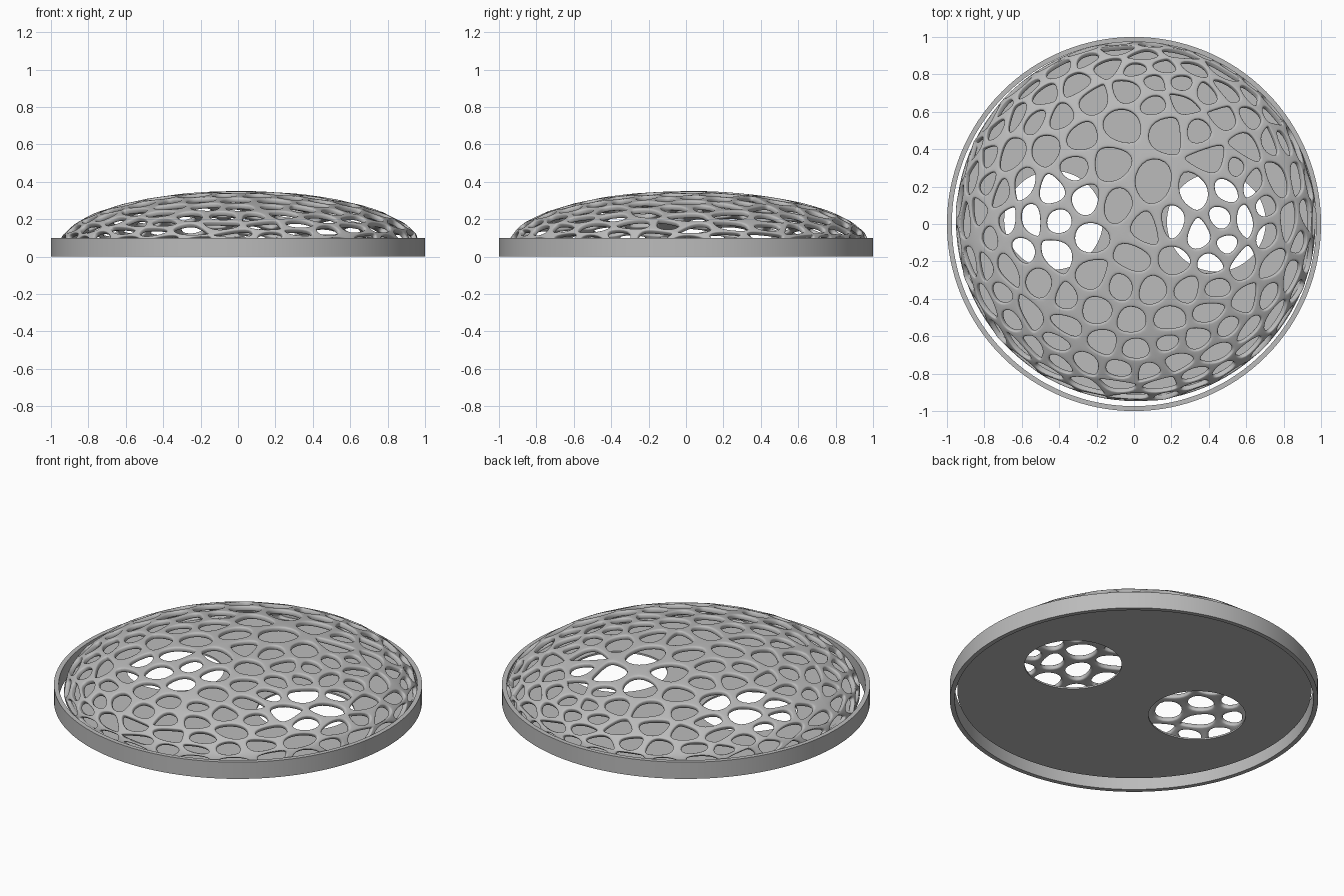
import bpy, bmesh, math, random
from mathutils import Vector

if "Cube" in bpy.data.objects:
    bpy.data.objects.remove(bpy.data.objects["Cube"])

random.seed(4)
CX, CY, R, BASE_Z, H = 0.01, 0.015, 0.968, 0.058, 0.294

grey = bpy.data.materials.new("plain_grey")
grey.diffuse_color = (0.5, 0.5, 0.5, 1)
grey.use_nodes = True
grey.node_tree.nodes["Principled BSDF"].inputs["Base Color"].default_value = grey.diffuse_color


def add_mesh(name, bm):
    mesh = bpy.data.meshes.new(name)
    bm.to_mesh(mesh)
    bm.free()
    ob = bpy.data.objects.new(name, mesh)
    bpy.context.collection.objects.link(ob)
    mesh.materials.append(grey)
    return ob


# Outer ring: rectangular section swept round z
def build_ring(r_out, r_in, height, n=128):
    bm = bmesh.new()
    section = [(r_out, 0), (r_out, height), (r_in, height), (r_in, 0)]
    loops = []
    for i in range(n):
        a = 2 * math.pi * i / n
        loops.append([bm.verts.new((r * math.cos(a), r * math.sin(a), z)) for r, z in section])
    for i in range(n):
        p, q = loops[i], loops[(i + 1) % n]
        for k in range(4):
            m = (k + 1) % 4
            f = bm.faces.new((p[k], q[k], q[m], p[m]))
            f.smooth = k % 2 == 0
            for e in f.edges:
                if e.verts[0] in p and e.verts[1] in p or e.verts[0] in q and e.verts[1] in q:
                    continue
                e.smooth = False
    return add_mesh("outer_ring", bm)


build_ring(1.0, 0.974, 0.10)

# Base plate with two round openings
curve = bpy.data.curves.new("base_plate", "CURVE")
curve.dimensions = "2D"
curve.fill_mode = "BOTH"
curve.extrude = 0.005
for x, y, r in [(CX, CY, 0.962), (0.44, 0.01, 0.264), (-0.43, 0.02, 0.264)]:
    sp = curve.splines.new("POLY")
    sp.points.add(95)
    for i, p in enumerate(sp.points):
        a = 2 * math.pi * i / 96
        p.co = (x + r * math.cos(a), y + r * math.sin(a), 0, 1)
    sp.use_cyclic_u = True
plate = bpy.data.objects.new("base_plate", curve)
plate.location.z = BASE_Z
bpy.context.collection.objects.link(plate)
curve.materials.append(grey)
bpy.context.view_layer.objects.active = plate
plate.select_set(True)
bpy.ops.object.convert(target="MESH")

# Hole centres of the dome's crown, seen from the top
crown = [
    (-.13, .32), (.10, .21), (.33, .17), (.43, .35), (-.09, .10), (-.26, .13), (-.44, .17),
    (-.60, .21), (-.32, .30), (-.30, .46), (-.06, .53), (.18, .52), (.35, .50), (-.02, .72),
    (.26, .65), (.12, .64), (-.23, .67), (.49, .57), (.55, .30), (.63, .21), (.50, .18),
    (.47, .03), (.60, .02), (.35, -.06), (.21, .01), (.06, -.03), (.22, -.21), (.50, -.12),
    (.42, -.21), (.58, -.21), (0, -.20), (-.24, -.08), (-.41, .02), (-.56, .03), (-.68, .02),
    (-.41, -.16), (-.61, -.14), (-.22, -.27), (-.07, -.32), (.10, -.35), (.29, -.35),
    (.43, -.35), (-.20, -.47), (-.38, -.41), (-.01, -.53), (.19, -.51), (.40, -.47),
    (.52, -.55), (-.37, -.54), (-.16, -.63), (-.50, -.32), (-.46, .41), (.18, -.64),
    (.34, -.62), (-.66, .37), (-.53, .57), (.59, .43), (.69, .09)]
seeds = []
for x, y in crown:
    x, y = (x - CX) / R, (y - CY) / R
    seeds.append(Vector((x, y, math.sqrt(1 - x * x - y * y))))

# Scatter the remaining centres evenly over the flanks
for _ in range(9000):
    a, z = random.uniform(0, 2 * math.pi), random.uniform(0.06, 0.85)
    r = math.sqrt(1 - z * z)
    p = Vector((r * math.cos(a), r * math.sin(a), z))
    gap = random.choice((0.15, 0.17, 0.19))
    if all((p - s).length > gap for s in seeds):
        seeds.append(p)


def clip(poly, n):
    """Keep the part of a polygon of directions on the positive side of a plane."""
    out = []
    for i, p in enumerate(poly):
        q = poly[(i + 1) % len(poly)]
        dp, dq = p.dot(n), q.dot(n)
        if dp >= 0:
            out.append(p)
        if dp * dq < 0:
            out.append(p.lerp(q, dp / (dp - dq)))
    return out


# Dome lattice: cells round each centre, opened up and squashed
bm = bmesh.new()
for s in seeds:
    u = s.orthogonal().normalized() * 0.6
    v = s.cross(u)
    poly = [s + u + v, s - u + v, s - u - v, s + u - v]
    for t in seeds:
        if t is not s and (t - s).length < 0.8:
            poly = clip(poly, s - t)
    poly = clip(poly, Vector((0, 0, 1)))
    if len(poly) > 2:
        bm.faces.new([bm.verts.new(p.normalized()) for p in poly])
bmesh.ops.remove_doubles(bm, verts=bm.verts, dist=0.022)
rim = bmesh.ops.inset_individual(bm, faces=bm.faces[:], thickness=0.019, use_even_offset=True)
keep = set(rim["faces"])
bmesh.ops.delete(bm, geom=[f for f in bm.faces if f not in keep], context="FACES")
for v in bm.verts:
    d = v.co.normalized()
    v.co = (CX + R * d.x, CY + R * d.y, BASE_Z + H * max(d.z, 0))
for f in bm.faces:
    f.smooth = True
dome = add_mesh("lattice_dome", bm)
shell = dome.modifiers.new("shell", "SOLIDIFY")
shell.thickness = 0.03
shell.offset = -1
sub = dome.modifiers.new("rounding", "SUBSURF")
sub.levels = sub.render_levels = 2
